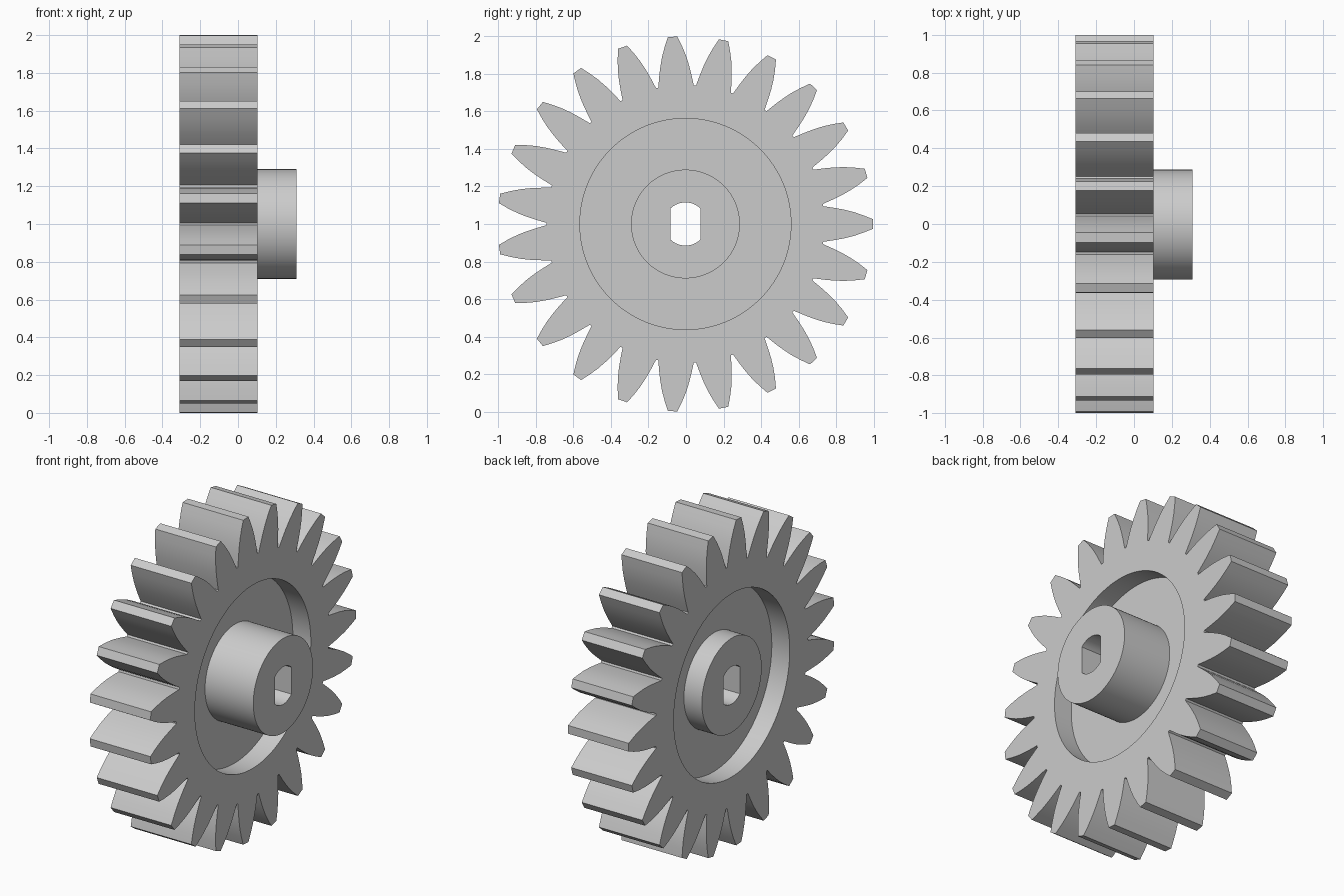
import bpy, bmesh
from math import radians, cos, sin, asin, tau
from mathutils import Matrix

cube = bpy.data.objects.get("Cube")
if cube:
    bpy.data.objects.remove(cube, do_unlink=True)

grey = bpy.data.materials.new("plain_grey")
grey.use_nodes = True
grey.diffuse_color = (0.6, 0.6, 0.6, 1)
grey.node_tree.nodes["Principled BSDF"].inputs["Base Color"].default_value = (0.6, 0.6, 0.6, 1)

TEETH = 23
AXIS_Y, AXIS_Z = -0.003, 1.0
BACK, FACE, END = -0.309, 0.103, 0.309   # positions along the axle
RECESS = 0.122


def polar(r, a):
    return (r * cos(a), r * sin(a))


def circle(r, n=128):
    return [polar(r, tau * i / n) for i in range(n)]


def gear_outline():
    # Half a tooth as (radius, half angle in degrees), root to tip
    flank = [(0.741, 7.35), (0.765, 6.85), (0.8, 6.15), (0.85, 5.15),
             (0.9, 4.05), (0.95, 2.8), (1.001, 1.45)]
    points = []
    for i in range(TEETH):
        mid = tau * i / TEETH
        points += [polar(r, mid - radians(a)) for r, a in flank]
        points += [polar(r, mid + radians(a)) for r, a in reversed(flank)]
    return points


def double_d_bore(r=0.115, flat=0.08, n=16):
    # Round hole with two parallel flats
    half = asin(flat / r)
    arc = [tau / 4 - half + 2 * half * i / n for i in range(n + 1)]
    return [polar(r, a) for a in arc] + [polar(r, a + tau / 2) for a in arc]


def ring(name, outer, inner, x0, x1):
    # Extrude an outline with a hole along the axle
    curve = bpy.data.curves.new(name, 'CURVE')
    curve.dimensions = '2D'
    curve.fill_mode = 'BOTH'
    curve.extrude = (x1 - x0) / 2
    for loop in (outer, inner):
        spline = curve.splines.new('POLY')
        spline.points.add(len(loop) - 1)
        for p, (u, v) in zip(spline.points, loop):
            p.co = (u, v, 0, 1)
        spline.use_cyclic_u = True
    obj = bpy.data.objects.new(name, curve)
    bpy.context.collection.objects.link(obj)
    bpy.ops.object.select_all(action='DESELECT')
    obj.select_set(True)
    bpy.context.view_layer.objects.active = obj
    bpy.ops.object.convert(target='MESH')
    obj = bpy.context.object

    # Stand the ring up so that its axle runs along x
    place = Matrix(((0, 0, 1, (x0 + x1) / 2), (1, 0, 0, AXIS_Y),
                    (0, 1, 0, AXIS_Z), (0, 0, 0, 1)))
    bm = bmesh.new()
    bm.from_mesh(obj.data)
    bmesh.ops.remove_doubles(bm, verts=bm.verts, dist=0.0001)
    bm.transform(place)
    bmesh.ops.recalc_face_normals(bm, faces=bm.faces)
    bm.to_mesh(obj.data)
    bm.free()
    obj.data.materials.clear()
    obj.data.materials.append(grey)
    bpy.ops.object.shade_smooth_by_angle(angle=radians(20))
    return obj


# Toothed rim, thinner web set in from both faces, and long hub
ring("toothed_rim", gear_outline(), circle(0.563), BACK, FACE)
ring("web", circle(0.57), circle(0.28), BACK + RECESS, FACE - RECESS)
ring("hub", circle(0.29), double_d_bore(), BACK, END)
